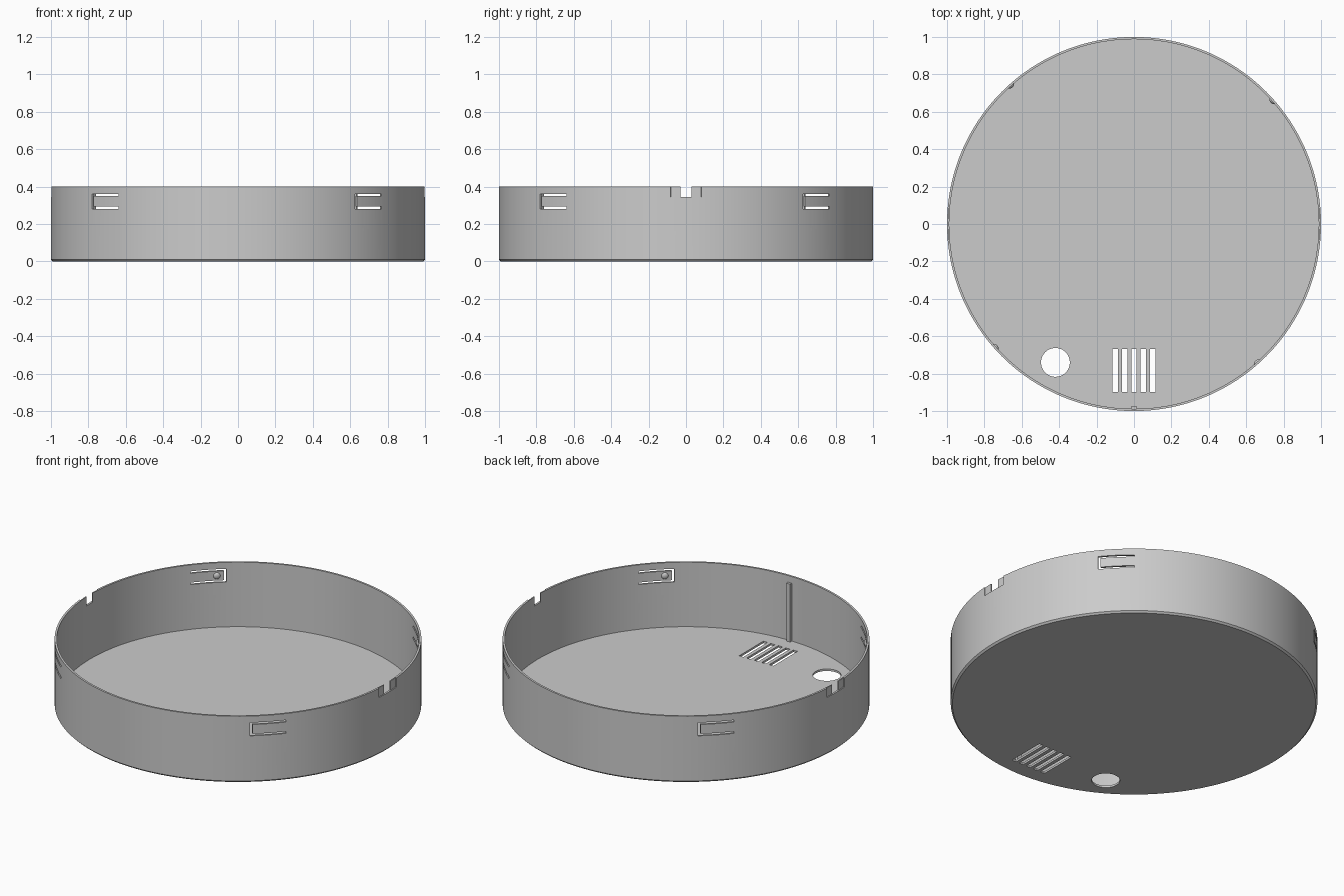
import bpy
import bmesh
from math import cos, sin, radians, pi
from mathutils import Matrix, Vector

cube = bpy.data.objects.get("Cube")
if cube:
    bpy.data.objects.remove(cube, do_unlink=True)

SEGMENTS = 192
INNER = 0.988
HEIGHT = 0.4
FLOOR = 0.012
CHAMFER = 0.01

grey = bpy.data.materials.new("plain grey")
grey.use_nodes = True
colour = (0.6, 0.6, 0.6, 1)
grey.diffuse_color = colour
grey.node_tree.nodes["Principled BSDF"].inputs["Base Color"].default_value = colour


def finish(name, bm):
    """Turn a bmesh into a scene object with the grey material."""
    bmesh.ops.recalc_face_normals(bm, faces=bm.faces)
    mesh = bpy.data.meshes.new(name)
    bm.to_mesh(mesh)
    bm.free()
    mesh.materials.append(grey)
    obj = bpy.data.objects.new(name, mesh)
    bpy.context.collection.objects.link(obj)
    return obj


def box(name, x, y, z):
    """Box from three (low, high) ranges."""
    bm = bmesh.new()
    size = [b - a for a, b in (x, y, z)]
    mid = [(a + b) / 2 for a, b in (x, y, z)]
    bmesh.ops.create_cube(bm, size=1, matrix=Matrix.Translation(mid) @ Matrix.Diagonal((*size, 1)))
    return finish(name, bm)


def sector(name, r, angles, z, steps=8):
    """Curved block following the wall, angles in degrees."""
    bm = bmesh.new()
    rings = []
    for i in range(steps + 1):
        a = radians(angles[0] + (angles[1] - angles[0]) * i / steps)
        corners = [(r[0], z[0]), (r[1], z[0]), (r[1], z[1]), (r[0], z[1])]
        rings.append([bm.verts.new((q * cos(a), q * sin(a), h)) for q, h in corners])
    for p, q in zip(rings, rings[1:]):
        for k in range(4):
            bm.faces.new((p[k], p[k - 1], q[k - 1], q[k]))
    bm.faces.new(rings[0])
    bm.faces.new(rings[-1])
    return finish(name, bm)


def cut(target, cutter):
    """Subtract the cutter and discard it."""
    mod = target.modifiers.new("cut", "BOOLEAN")
    mod.operation = "DIFFERENCE"
    mod.solver = "EXACT"
    mod.object = cutter
    bpy.context.view_layer.objects.active = target
    bpy.ops.object.modifier_apply(modifier=mod.name)
    bpy.data.objects.remove(cutter, do_unlink=True)


# Open round tray, turned from its wall section
profile = [(1 - CHAMFER, 0), (1, CHAMFER), (1, HEIGHT), (INNER, HEIGHT), (INNER, FLOOR)]
bm = bmesh.new()
rings = []
for i in range(SEGMENTS):
    a = 2 * pi * i / SEGMENTS
    rings.append([bm.verts.new((r * cos(a), r * sin(a), z)) for r, z in profile])
for i in range(SEGMENTS):
    for p, q in zip(range(4), range(1, 5)):
        bm.faces.new((rings[i - 1][p], rings[i][p], rings[i][q], rings[i - 1][q]))
for k in (0, -1):
    bm.faces.new([ring[k] for ring in rings])
tray = finish("tray", bm)

# Four snap tabs, each freed by a U-shaped slot
START, END = 38.7, 50.2
WALL = (0.95, 1.05)
for quarter in range(4):
    a, b = START + 90 * quarter, END + 90 * quarter
    cut(tray, sector("slot", WALL, (a, b), (0.349, 0.361)))
    cut(tray, sector("slot", WALL, (a, b), (0.281, 0.293)))
    cut(tray, sector("slot", WALL, (a, a + 0.8), (0.285, 0.357), 2))

# Rim notches on both sides: wide outer recess, narrow opening
for side in (0, 180):
    cut(tray, sector("recess", (0.994, 1.05), (side - 4.7, side + 4.7), (0.345, 0.45)))
    cut(tray, sector("opening", WALL, (side - 1.7, side + 1.7), (0.345, 0.45)))

# Floor vents and cable hole
for i in range(-2, 3):
    x = 0.05 * i
    cut(tray, box("vent", (x - 0.014, x + 0.014), (-0.898, -0.668), (-0.1, 0.1)))
bm = bmesh.new()
bmesh.ops.create_cone(bm, cap_ends=True, segments=64, radius1=0.077, radius2=0.077,
                      depth=0.2, matrix=Matrix.Translation((-0.42, -0.74, 0)))
cut(tray, finish("hole", bm))

bpy.ops.object.select_all(action="DESELECT")
tray.select_set(True)
bpy.context.view_layer.objects.active = tray
bpy.ops.object.shade_smooth_by_angle(angle=radians(25))

# Locating rib on the inside of the front wall
box("locating_rib", (-0.013, 0.013), (-0.992, -0.972), (0.01, 0.36))

# Small catch on the inner face of each tab
for quarter in range(4):
    a = radians(START + 3 + 90 * quarter)
    direction = Vector((cos(a), sin(a), 0))
    turn = direction.to_track_quat("Z", "Y").to_matrix().to_4x4()
    place = Matrix.Translation(direction * 0.99 + Vector((0, 0, 0.321)))
    bm = bmesh.new()
    bmesh.ops.create_uvsphere(bm, u_segments=24, v_segments=12, radius=0.02,
                              matrix=place @ turn @ Matrix.Diagonal((1, 1, 0.6, 1)))
    # Keep only the half inside the tray
    bmesh.ops.bisect_plane(bm, geom=bm.verts[:] + bm.edges[:] + bm.faces[:],
                           plane_co=direction * 0.99, plane_no=direction, clear_outer=True)
    bmesh.ops.holes_fill(bm, edges=[e for e in bm.edges if e.is_boundary], sides=0)
    catch = finish(f"tab_catch_{quarter + 1}", bm)
    bpy.ops.object.select_all(action="DESELECT")
    catch.select_set(True)
    bpy.context.view_layer.objects.active = catch
    bpy.ops.object.shade_smooth_by_angle(angle=radians(40))
